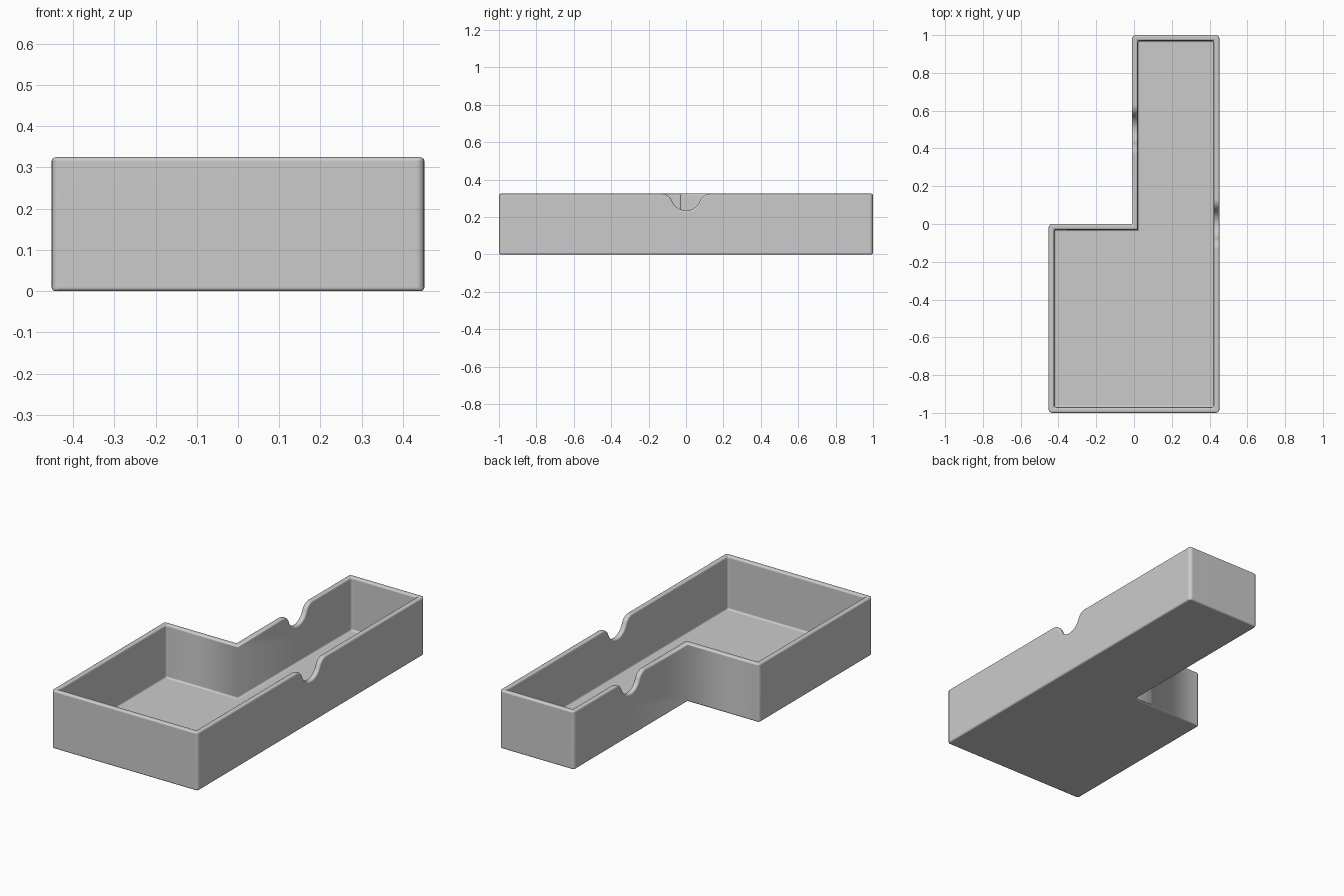
import bpy
import bmesh
from math import sin, cos, atan2, sqrt, pi

cube = bpy.data.objects.get("Cube")
if cube:
    bpy.data.objects.remove(cube, do_unlink=True)

HEIGHT, WALL = 0.325, 0.03
SIDE, ARM, END, STEP = 0.452, -0.01, 1.0, 0.0
DIP, SCOOP, FLARE = 0.09, 0.08, 0.06      # notch depth, bottom radius, lip radius
BEVEL = 0.02


def notch_profile(steps=8):
    """Finger notch as (offset along wall, height), from negative to positive."""
    low = HEIGHT - DIP + SCOOP
    lip = HEIGHT - FLARE
    rise = lip - low
    half = sqrt((SCOOP + FLARE) ** 2 - rise ** 2)
    tilt = atan2(rise, half)
    right = []
    for i in range(steps + 1):            # bottom scoop
        a = -pi / 2 + (tilt + pi / 2) * i / steps
        right.append((SCOOP * cos(a), low + SCOOP * sin(a)))
    for i in range(1, steps + 1):         # flared lip
        a = pi + tilt + (pi / 2 - pi - tilt) * i / steps
        right.append((half + FLARE * cos(a), lip + FLARE * sin(a)))
    return [(-s, z) for s, z in reversed(right[1:])] + right


def outline(t):
    """L-shaped plan, inset by t."""
    return [(-SIDE + t, -END + t), (SIDE - t, -END + t), (SIDE - t, END - t),
            (ARM + t, END - t), (ARM + t, STEP - t), (-SIDE + t, STEP - t)]


NOTCHES = {1: 0.0, 3: 0.5}                # wall index: notch centre along y
CONCAVE = 4                               # the inside corner of the L
profile = notch_profile()
bm = bmesh.new()


def build_loops(t, base):
    plan = outline(t)
    bottom = [bm.verts.new((x, y, base)) for x, y in plan]
    walls = []
    for i, (x, y) in enumerate(plan):
        run = [bm.verts.new((x, y, HEIGHT))]
        if i in NOTCHES:
            points = profile if i == 1 else profile[::-1]
            run += [bm.verts.new((x, NOTCHES[i] + s, z)) for s, z in points]
        walls.append(run)
    return bottom, walls


outer_base, outer_walls = build_loops(0, 0)
inner_base, inner_walls = build_loops(WALL, WALL)

# Floor and underside
bm.faces.new(outer_base[::-1])
bm.faces.new(inner_base)

# Wall faces, each one flat with the notch in its upper edge
n = len(outer_base)
for i in range(n):
    j = (i + 1) % n
    out = outer_walls[i] + [outer_walls[j][0]]
    inn = inner_walls[i] + [inner_walls[j][0]]
    bm.faces.new([outer_base[i], outer_base[j]] + out[::-1])
    bm.faces.new([inner_base[j], inner_base[i]] + inn)
    for k in range(len(out) - 1):         # rim
        bm.faces.new([out[k], out[k + 1], inn[k + 1], inn[k]])

# Bevel weights: wide outer corners, narrow rims, crisp inside corner of the L
weight = bm.edges.layers.float.new("bevel_weight_edge")
outer_set = set(outer_base) | {v for run in outer_walls for v in run}
for e in bm.edges:
    a, b = e.verts
    if (a in outer_set) != (b in outer_set):
        continue                          # edges across the rim
    e[weight] = 0.5
for i in range(n):
    for base, walls, w in ((outer_base, outer_walls, 1.0), (inner_base, inner_walls, 0.5)):
        e = bm.edges.get((base[i], walls[i][0]))
        e[weight] = 0.0 if i == CONCAVE else w
        e.smooth = i != CONCAVE
for f in bm.faces:
    f.smooth = True
bm.normal_update()
bmesh.ops.recalc_face_normals(bm, faces=bm.faces)

mesh = bpy.data.meshes.new("tray")
bm.to_mesh(mesh)
bm.free()
tray = bpy.data.objects.new("tray", mesh)
bpy.context.collection.objects.link(tray)

# Rounded edges
bevel = tray.modifiers.new("rounded_edges", "BEVEL")
bevel.limit_method = "WEIGHT"
bevel.width = BEVEL
bevel.segments = 4
bevel.use_clamp_overlap = False
normals = tray.modifiers.new("flat_walls", "WEIGHTED_NORMAL")
normals.keep_sharp = True

# Plain grey
grey = bpy.data.materials.new("light_grey")
grey.use_nodes = True
colour = (0.6, 0.6, 0.6, 1)
grey.diffuse_color = colour
grey.node_tree.nodes["Principled BSDF"].inputs["Base Color"].default_value = colour
mesh.materials.append(grey)
